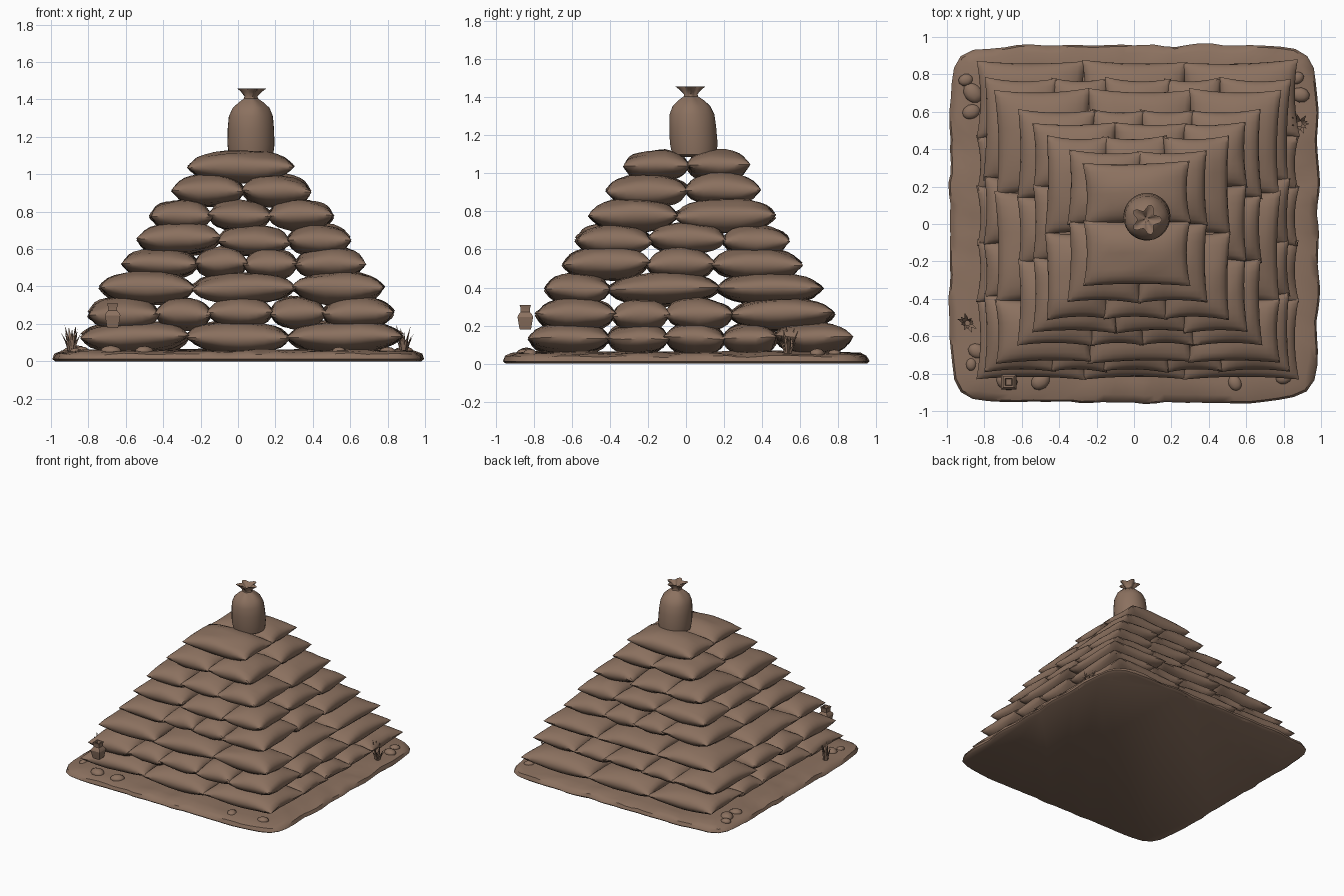
import bpy, bmesh, math, random
from mathutils import Matrix, Vector, noise

if "Cube" in bpy.data.objects:
    bpy.data.objects.remove(bpy.data.objects["Cube"])

random.seed(4)
mat = bpy.data.materials.new("sand brown")
mat.diffuse_color = (0.26, 0.165, 0.115, 1)
mat.use_nodes = True
mat.node_tree.nodes["Principled BSDF"].inputs["Base Color"].default_value = mat.diffuse_color


def finish(name, bm, angle=40):
    bmesh.ops.remove_doubles(bm, verts=bm.verts, dist=0.0003)
    bmesh.ops.recalc_face_normals(bm, faces=bm.faces)
    me = bpy.data.meshes.new(name)
    bm.to_mesh(me)
    bm.free()
    me.materials.append(mat)
    ob = bpy.data.objects.new(name, me)
    bpy.context.collection.objects.link(ob)
    bpy.ops.object.select_all(action='DESELECT')
    ob.select_set(True)
    bpy.context.view_layer.objects.active = ob
    bpy.ops.object.shade_smooth_by_angle(angle=math.radians(angle))
    return ob


def add_bag(bm, cx, cy, cz, a, b, t, n=12):
    """Pillow-shaped bag: pointed corners, pulled-in sides, thin seam."""
    rot = Matrix.Translation((cx, cy, cz)) @ Matrix.Rotation(random.uniform(-.03, .03), 4, 'Z') \
        @ Matrix.Rotation(random.uniform(-.03, .03), 4, 'X') @ Matrix.Rotation(random.uniform(-.03, .03), 4, 'Y')
    seed = Vector((random.random() * 50, random.random() * 50, 0))
    rim = {}
    for side in (1, -1):
        g = []
        for i in range(n + 1):
            row = []
            for j in range(n + 1):
                u = math.sin(math.pi / 2 * (2 * i / n - 1))
                v = math.sin(math.pi / 2 * (2 * j / n - 1))
                edge = i in (0, n) or j in (0, n)
                if edge and (i, j) in rim:
                    row.append(rim[i, j])
                    continue
                x = a * u * (1 - .07 * u * u * (1 - v * v))
                y = b * v * (1 - .07 * v * v * (1 - u * u))
                h = t * max(0, (1 - u * u) * (1 - v * v)) ** .45
                h *= 1 + .12 * noise.noise(seed + Vector((u * 2, v * 2, side)))
                z = side * h + .012 * noise.noise(seed + Vector((u, v, 0)))
                vert = bm.verts.new(rot @ Vector((x, y, z)))
                if edge:
                    rim[i, j] = vert
                row.append(vert)
            g.append(row)
        for i in range(n):
            for j in range(n):
                bm.faces.new((g[i][j], g[i + 1][j], g[i + 1][j + 1], g[i][j + 1]))


def lathe(bm, profile, sides, centre, lean=(0, 0), ripple=None, start=0):
    """Revolve (radius, z) points, closed at both ends when capped."""
    rings = []
    z0 = profile[0][1]
    for k, (r, z) in enumerate(profile):
        ring = []
        for s in range(sides):
            ang = 2 * math.pi * s / sides + start
            rr = r * (1 + (ripple[k] * math.cos(5 * ang) if ripple else 0))
            ring.append(bm.verts.new((centre[0] + lean[0] * (z - z0) + rr * math.cos(ang),
                                      centre[1] + lean[1] * (z - z0) + rr * math.sin(ang), z)))
        rings.append(ring)
    for lo, hi in zip(rings, rings[1:]):
        for s in range(sides):
            t = (s + 1) % sides
            bm.faces.new((lo[s], lo[t], hi[t], hi[s]))
    bm.faces.new(rings[0][::-1])
    bm.faces.new(rings[-1])


# Earth slab: wavy rounded square
bm = bmesh.new()
N = 112
rings = []
for scale, z in ((.985, 0), (1, .012), (.99, .035), (.955, .05), (.88, .058), (.7, .06)):
    ring = []
    for i in range(N):
        a = 2 * math.pi * i / N
        c, s = math.cos(a), math.sin(a)
        r = (abs(c) ** 11 + abs(s) ** 11) ** (-1 / 11)
        w = .018 * noise.noise(Vector((c * 7, s * 7, 2)))
        bump = .014 * noise.noise(Vector((c * 9 * scale, s * 9 * scale, z * 40))) if z > .03 else 0
        ring.append(bm.verts.new((c * r * scale * (.985 + w), s * r * scale * (.955 + w), z + bump)))
    rings.append(ring)
for lo, hi in zip(rings, rings[1:]):
    for i in range(N):
        bm.faces.new((lo[i], lo[(i + 1) % N], hi[(i + 1) % N], hi[i]))
bm.faces.new(rings[0][::-1])
bm.faces.new(rings[-1])
finish("earth_slab", bm)

# Stacked layers: centre height, bag splits across x, bag splits across y
layers = [
    (.130, (-.83, -.27, .27, .87), (-.82, -.41, -.1, .2, .47, .86)),
    (.255, (-.79, -.43, -.15, .18, .46, .82), (-.78, -.38, -.1, .24, .77)),
    (.390, (-.73, -.24, .30, .77), (-.73, -.41, .17, .71)),
    (.520, (-.61, -.22, .04, .31, .67), (-.64, -.2, .14, .6)),
    (.650, (-.53, -.1, .27, .59), (-.57, -.19, .2, .53)),
    (.775, (-.46, -.15, .17, .50), (-.50, -.05, .46)),
    (.910, (-.34, .03, .38), (-.41, .0, .38)),
    (1.045, (-.26, .29), (-.32, .01, .32)),
]
for k, (z, xs, ys) in enumerate(layers):
    bm = bmesh.new()
    for i in range(len(xs) - 1):
        for j in range(len(ys) - 1):
            if 0 < i < len(xs) - 2 and 0 < j < len(ys) - 2:
                continue
            # inner bags of a row are set back a little
            x0, x1, y0, y1 = xs[i], xs[i + 1], ys[j], ys[j + 1]
            add_bag(bm, (x0 + x1) / 2, (y0 + y1) / 2, z + random.uniform(-.006, .006),
                    (x1 - x0) / 2 + .012, (y1 - y0) / 2 + .012, random.uniform(.08, .088))
    finish("bag_layer_%d" % (k + 1), bm)

# Upright tied sack on top
bm = bmesh.new()
lathe(bm, [(.095, 1.085), (.118, 1.10), (.126, 1.16), (.124, 1.24), (.118, 1.31), (.098, 1.355),
           (.065, 1.385), (.036, 1.405), (.034, 1.417), (.05, 1.44), (.066, 1.458), (.05, 1.452), (.012, 1.42)],
      30, (.07, .045), (-.01, -.06), [0, 0, 0, 0, .01, .03, .06, .1, .1, .2, .28, .28, 0])
finish("top_sack", bm)

# Small hanging square jar
bm = bmesh.new()
lathe(bm, [(.04, .178), (.045, .19), (.058, .245), (.052, .256), (.034, .272), (.034, .288), (.042, .308),
           (.028, .308), (.022, .285)], 4, (-.67, -.845), start=math.pi / 4)
finish("small_jar", bm, 25)

# Grass tufts
bm = bmesh.new()
for gx, gy in ((-.89, -.53), (.885, .535)):
    for b in range(11):
        a = b * 2.4
        d = Vector((math.cos(a), math.sin(a), 0))
        p = Vector((-d.y, d.x, 0))
        base = Vector((gx, gy, .045)) + d * .012
        h = random.uniform(.07, .165)
        out = random.uniform(.02, .05)
        mid = base + d * out * .4 + Vector((0, 0, h * .55))
        tip = base + d * out + Vector((0, 0, h))
        w = p * .009
        v = [bm.verts.new(q) for q in (base - w, base + w, mid + w, mid - w, tip, base + d * .006, mid + d * .006)]
        for f in ((0, 1, 2, 3), (3, 2, 4), (1, 5, 6, 2), (5, 0, 3, 6), (2, 6, 4), (6, 3, 4), (0, 5, 1)):
            bm.faces.new([v[q] for q in f])
finish("grass_tufts", bm, 20)

# Half-buried stones around the stack
bm = bmesh.new()
stones = [(-.87, .6, .05), (-.86, .7, .06), (-.9, .77, .04), (.89, .69, .05), (.87, .78, .04), (.8, -.82, .045),
          (-.5, -.84, .055), (-.68, -.84, .06), (.54, -.85, .045), (-.84, -.68, .05), (-.87, -.75, .035)]
for x, y, r in stones:
    m = Matrix.Translation((x, y, .052)) @ Matrix.Rotation(random.random() * 3, 4, 'Z') \
        @ Matrix.Diagonal((r, r * .8, r * .55, 1))
    bmesh.ops.create_icosphere(bm, subdivisions=2, radius=1, matrix=m)
finish("stones", bm)
